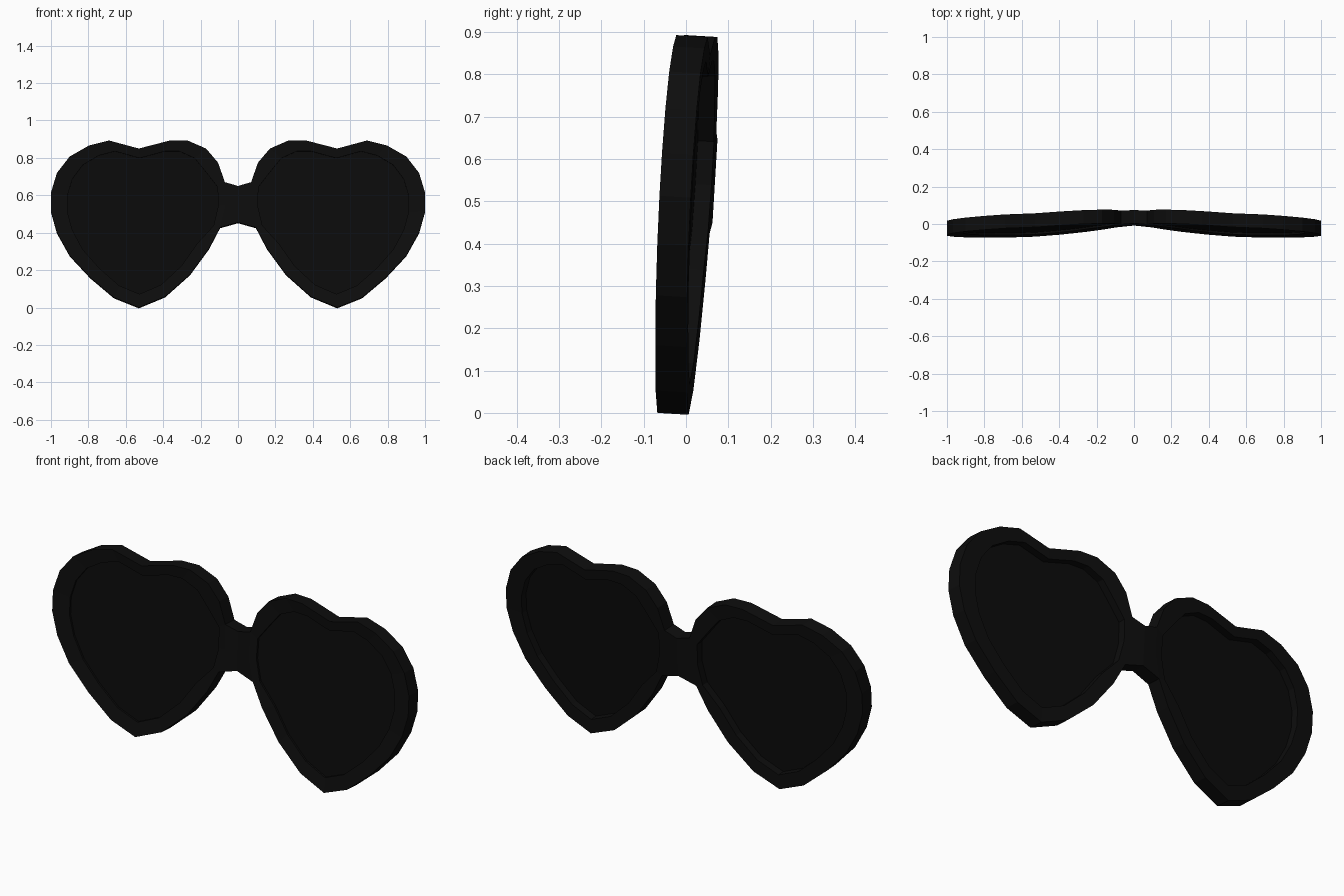
import bpy, bmesh

if "Cube" in bpy.data.objects:
    bpy.data.objects.remove(bpy.data.objects["Cube"])


def material(name, value):
    m = bpy.data.materials.new(name)
    m.diffuse_color = (value, value, value, 1)
    m.use_nodes = True
    m.node_tree.nodes["Principled BSDF"].inputs["Base Color"].default_value = m.diffuse_color
    return m


frame_black = material("frame black", 0.004)
lens_black = material("lens black", 0.0033)

# Heart outline (x, z); the last three points are the bridge side
OUTLINE = [(.107, .775), (.171, .85), (.27, .893), (.364, .893), (.53, .85),
           (.69, .893), (.797, .866), (.9, .807), (.968, .72), (1, .615),
           (1, .513), (.968, .40), (.9, .278), (.79, .16), (.663, .053),
           (.53, 0), (.39, .058), (.257, .176), (.155, .315),
           (.096, .428), (.066, .55), (.07, .67)]
BRIDGE = [.455, .55, .65]
N = len(OUTLINE)


def inset(p):
    """Opening edge: the outline shrunk about the heart's middle."""
    x, z = .51 + (p[0] - .51) * .82, .5 + (p[1] - .5) * .855
    return (x - .04 if p[0] < .1 else x, z)


INNER = [inset(p) for p in OUTLINE]


def place(bm, x, z, depth):
    """Swept-back, tilted front surface plus depth towards the back."""
    y = -.005 - .055 * x + .06 * (z - .56) + depth
    return bm.verts.new((x, y, z - .06 * depth))


def ring(bm, pts, depth):
    return [place(bm, x, z, depth) for x, z in pts]


def strip(bm, a, b, skip=()):
    for i in range(N):
        if i not in skip:
            j = (i + 1) % N
            bm.faces.new((a[i], a[j], b[j], b[i]))


def finish(bm, name, mat):
    bmesh.ops.recalc_face_normals(bm, faces=bm.faces)
    me = bpy.data.meshes.new(name)
    bm.to_mesh(me)
    bm.free()
    me.materials.append(mat)
    ob = bpy.data.objects.new(name, me)
    bpy.context.collection.objects.link(ob)
    mod = ob.modifiers.new("mirror", 'MIRROR')
    mod.use_clip = True
    return ob


# Frame: closed rim with the bridge growing from its inner side
bm = bmesh.new()
of, ob_ = ring(bm, OUTLINE, 0), ring(bm, OUTLINE, .074)
inf, inb = ring(bm, INNER, .008), ring(bm, INNER, .072)
strip(bm, of, inf)
strip(bm, inf, inb)
strip(bm, inb, ob_)
strip(bm, ob_, of, skip=(N - 3, N - 2))
bf = [place(bm, 0, z, .003) for z in BRIDGE]
bb = [place(bm, 0, z, .074) for z in BRIDGE]
for k in range(2):
    i = N - 3 + k
    bm.faces.new((of[i], of[i + 1], bf[k + 1], bf[k]))
    bm.faces.new((ob_[i + 1], ob_[i], bb[k], bb[k + 1]))
for i, k in ((N - 3, 0), (N - 1, 2)):
    bm.faces.new((of[i], bf[k], bb[k], ob_[i]))
finish(bm, "frame", frame_black)

# Lenses: thin plates set into the rims
bm = bmesh.new()
front, back = ring(bm, INNER, .018), ring(bm, INNER, .034)
strip(bm, front, back)
bm.faces.new(front)
bm.faces.new(back[::-1])
finish(bm, "lenses", lens_black)
